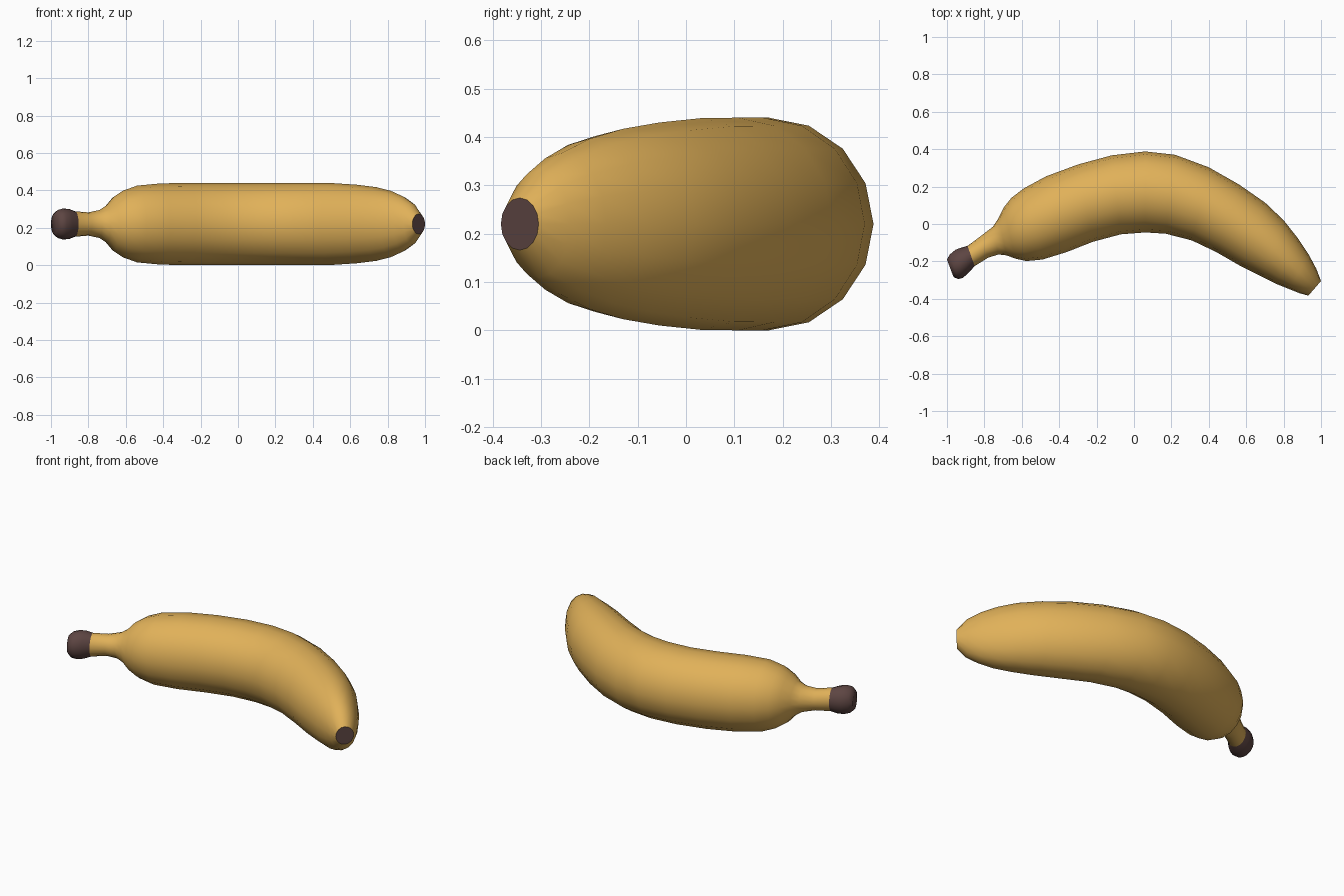
import bpy, bmesh, math
from mathutils import Vector

if "Cube" in bpy.data.objects:
    bpy.data.objects.remove(bpy.data.objects["Cube"])

SIDES = 16
MID_Z = 0.22

# Cross-sections from stem to tip: outer edge x, y, inner edge x, y, half height
SECTIONS = [
    (-1.0, -.19, -.965, -.283, .055), (-.985, -.163, -.94, -.295, .075),
    (-.955, -.138, -.915, -.288, .083), (-.92, -.125, -.885, -.262, .08),
    (-.89, -.117, -.852, -.225, .068), (-.82, -.065, -.78, -.18, .062),
    (-.755, -.015, -.725, -.163, .075), (-.725, .03, -.68, -.168, .10),
    (-.695, .09, -.635, -.185, .145), (-.655, .14, -.575, -.198, .178),
    (-.59, .19, -.49, -.19, .205), (-.47, .255, -.36, -.15, .217),
    (-.3, .318, -.22, -.095, .22), (-.12, .367, -.07, -.055, .22),
    (.06, .388, .06, -.045, .22), (.22, .37, .17, -.052, .22),
    (.4, .303, .31, -.088, .22), (.56, .212, .44, -.15, .219),
    (.7, .115, .57, -.225, .21), (.8, .02, .68, -.28, .197),
    (.875, -.075, .76, -.32, .177), (.935, -.165, .83, -.348, .147),
    (.975, -.24, .885, -.37, .111), (1.0, -.305, .932, -.383, .054),
]


def material(name, color):
    mat = bpy.data.materials.new(name)
    mat.diffuse_color = (*color, 1)
    mat.use_nodes = True
    mat.node_tree.nodes["Principled BSDF"].inputs["Base Color"].default_value = mat.diffuse_color
    return mat


def ring(bm, section):
    ox, oy, ix, iy, h = section
    outer, inner = Vector((ox, oy, MID_Z)), Vector((ix, iy, MID_Z))
    mid, half = (outer + inner) / 2, (outer - inner) / 2
    up = Vector((0, 0, h))
    angles = [2 * math.pi * i / SIDES for i in range(SIDES)]
    return [bm.verts.new(mid + half * math.cos(a) + up * math.sin(a)) for a in angles]


def loft(name, sections, mat, cap=False):
    bm = bmesh.new()
    rings = [ring(bm, s) for s in sections]
    for a, b in zip(rings, rings[1:]):
        for i in range(SIDES):
            j = (i + 1) % SIDES
            bm.faces.new((a[i], b[i], b[j], a[j]))
    if cap:
        bm.faces.new(rings[0])
    # Make every face point away from the banana's centre line
    for f in bm.faces:
        f.normal_update()
    if len(rings) > 1:
        bmesh.ops.recalc_face_normals(bm, faces=bm.faces)
    elif bm.faces[:][0].normal.x < 0:
        bmesh.ops.reverse_faces(bm, faces=bm.faces[:])
    mesh = bpy.data.meshes.new(name)
    bm.to_mesh(mesh)
    bm.free()
    mesh.materials.append(mat)
    obj = bpy.data.objects.new(name, mesh)
    bpy.context.collection.objects.link(obj)
    bpy.ops.object.select_all(action='DESELECT')
    obj.select_set(True)
    bpy.context.view_layer.objects.active = obj
    bpy.ops.object.shade_smooth_by_angle(angle=math.radians(50))
    return obj


yellow = material("peel_yellow", (.75, .44, .10))
brown = material("dark_brown", (.11, .06, .055))

# Cut stem end, curved peel and flat dark tip
loft("stem_end", SECTIONS[:5], brown, cap=True)
loft("peel", SECTIONS[4:], yellow)
loft("blossom_tip", SECTIONS[-1:], brown, cap=True)
